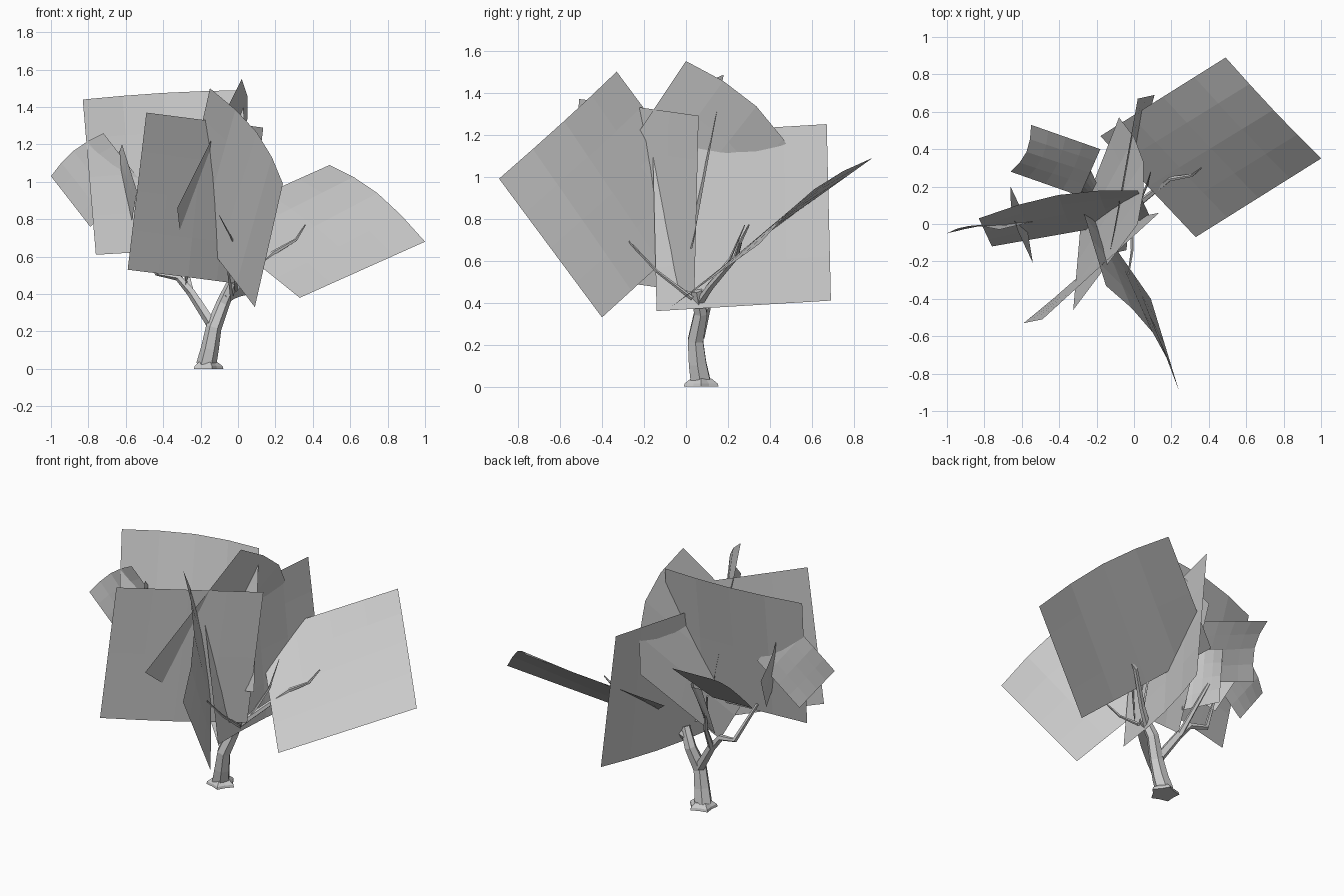
import bpy, bmesh, math
from mathutils import Vector

old_cube = bpy.data.objects.get("Cube")
if old_cube:
    bpy.data.objects.remove(old_cube, do_unlink=True)

grey = bpy.data.materials.new("plain_grey")
grey.use_nodes = True
grey.diffuse_color = (0.6, 0.6, 0.6, 1)
shader = next(n for n in grey.node_tree.nodes if n.type == "BSDF_PRINCIPLED")
shader.inputs["Base Color"].default_value = grey.diffuse_color
shader.inputs["Roughness"].default_value = 0.8


def finish(name, bm, closed=False):
    """Turn a bmesh into a flat shaded object."""
    if closed:
        bmesh.ops.recalc_face_normals(bm, faces=bm.faces)
    mesh = bpy.data.meshes.new(name)
    bm.to_mesh(mesh)
    bm.free()
    mesh.materials.append(grey)
    obj = bpy.data.objects.new(name, mesh)
    bpy.context.scene.collection.objects.link(obj)
    return obj


def leaf_card(name, corner, side, up, bend=(0, 0, 0), far=None, steps=4):
    """Thin square sheet, arched along its first edge and straight on the opposite one."""
    a, b, d, bend = (Vector(p) for p in (corner, side, up, bend))
    c = Vector(far) if far else b + d - a
    bm = bmesh.new()
    rows = []
    for j in range(steps + 1):
        v = j / steps
        row = []
        for i in range(steps + 1):
            u = i / steps
            point = a.lerp(b, u).lerp(d.lerp(c, u), v)
            row.append(bm.verts.new(point + bend * math.sin(math.pi * u) * (1 - v)))
        rows.append(row)
    for low, high in zip(rows, rows[1:]):
        for i in range(steps):
            bm.faces.new((low[i], low[i + 1], high[i + 1], high[i]))
    return finish(name, bm)


def branch(name, path, start, end, sides=6):
    """Tapered limb with few sides that follows a path."""
    points = [Vector(p) for p in path]
    last = len(points) - 1
    bm = bmesh.new()
    rings = []
    for i, point in enumerate(points):
        along = (points[min(i + 1, last)] - points[max(i - 1, 0)]).normalized()
        across = along.cross(Vector((0, 1, 0))).normalized()
        other = along.cross(across)
        radius = start + (end - start) * i / last
        ring = []
        for k in range(sides):
            t = math.tau * k / sides
            ring.append(bm.verts.new(point + radius * (across * math.cos(t) + other * math.sin(t))))
        rings.append(ring)
    for low, high in zip(rings, rings[1:]):
        for k in range(sides):
            n = (k + 1) % sides
            bm.faces.new((low[k], low[n], high[n], high[k]))
    bm.faces.new(rings[0])
    bm.faces.new(rings[-1])
    return finish(name, bm, closed=True)


def root_flare(name, centre, inner, outer, height, spikes=5):
    """Low star shaped foot of the trunk."""
    bm = bmesh.new()
    count = spikes * 2
    rings = []
    for z, scale in ((0, 1), (height * 0.4, 0.95), (height, 0.6)):
        ring = []
        for k in range(count):
            t = math.tau * k / count
            r = scale * (inner if k % 2 else outer)
            ring.append(bm.verts.new((centre[0] + r * math.cos(t), centre[1] + r * math.sin(t), z)))
        rings.append(ring)
    for low, high in zip(rings, rings[1:]):
        for k in range(count):
            n = (k + 1) % count
            bm.faces.new((low[k], low[n], high[n], high[k]))
    bm.faces.new(rings[0])
    bm.faces.new(rings[-1])
    return finish(name, bm, closed=True)


# Trunk, root foot and main limbs
root_flare("root_flare", (-0.165, 0.072), 0.065, 0.087, 0.038)
branch("trunk", [(-0.17, 0.07, 0.02), (-0.15, 0.055, 0.11), (-0.13, 0.045, 0.22),
                 (-0.08, 0.07, 0.35), (-0.03, 0.05, 0.46)], 0.054, 0.03)
branch("side_limb", [(-0.14, 0.06, 0.24), (-0.25, 0.1, 0.41), (-0.32, 0.11, 0.49),
                     (-0.43, 0.13, 0.51), (-0.54, 0.06, 0.74)], 0.03, 0.01, 5)
branch("back_limb", [(-0.25, 0.1, 0.4), (-0.29, 0.22, 0.58), (-0.38, 0.33, 0.85)], 0.02, 0.006, 5)
branch("left_limb", [(-0.07, 0.05, 0.38), (0.04, 0.12, 0.48), (0.19, 0.24, 0.62),
                     (0.31, 0.26, 0.69), (0.36, 0.3, 0.77)], 0.022, 0.004, 5)

# Thin twigs
branch("front_twig", [(-0.01, 0.03, 0.42), (-0.01, -0.14, 0.55), (-0.03, -0.27, 0.69),
                      (-0.1, -0.35, 0.82)], 0.01, 0.002, 4)
branch("back_twig", [(0.02, 0.1, 0.47), (0.07, 0.21, 0.61), (0.09, 0.28, 0.77)], 0.01, 0.002, 4)

# Large foliage sheets
leaf_card("left_foliage", (0.49, 0.89, 1.09), (1.0, 0.35, 0.68), (-0.18, 0.47, 0.79), (0, -0.01, 0.055))
leaf_card("front_right_foliage", (-0.59, -0.53, 0.53), (0.035, 0.04, 0.45), (-0.49, -0.51, 1.37), (0.01, -0.01, 0))
leaf_card("front_foliage", (0.24, -0.89, 0.99), (-0.15, -0.33, 1.5), (0.09, -0.4, 0.33), (0.055, 0.03, 0.02))
leaf_card("crown_foliage", (0.02, 0, 1.55), (-0.08, 0.57, 1.0), (-0.325, -0.46, 0.86), (0.08, 0.05, 0.06),
          far=(-0.28, 0.06, 0.45))
leaf_card("right_foliage", (-0.83, 0.03, 1.44), (0.02, 0.18, 1.49), (-0.76, -0.12, 0.61), (0, 0.05, 0.01))
leaf_card("back_foliage", (-0.04, -0.14, 0.36), (0.11, 0.69, 0.41), (-0.13, -0.16, 1.2), (-0.03, 0, 0))

# Small foliage sheets around the side limb
leaf_card("right_tip_foliage", (-1.0, -0.05, 1.03), (-0.72, -0.03, 1.26), (-0.79, 0.0, 0.76), (-0.02, 0.03, 0.02))
leaf_card("right_cross_foliage", (-0.62, -0.04, 1.2), (-0.66, 0.2, 0.97), (-0.54, -0.21, 0.95), (-0.015, 0, 0))
leaf_card("back_flat_foliage", (-0.55, 0.53, 1.08), (-0.66, 0.28, 0.83), (-0.18, 0.4, 1.0), (0.03, -0.02, 0.02))
leaf_card("back_cross_foliage", (-0.36, 0.36, 0.9), (-0.2, 0.22, 0.85), (-0.4, 0.28, 0.6), (0.02, 0.03, 0))
